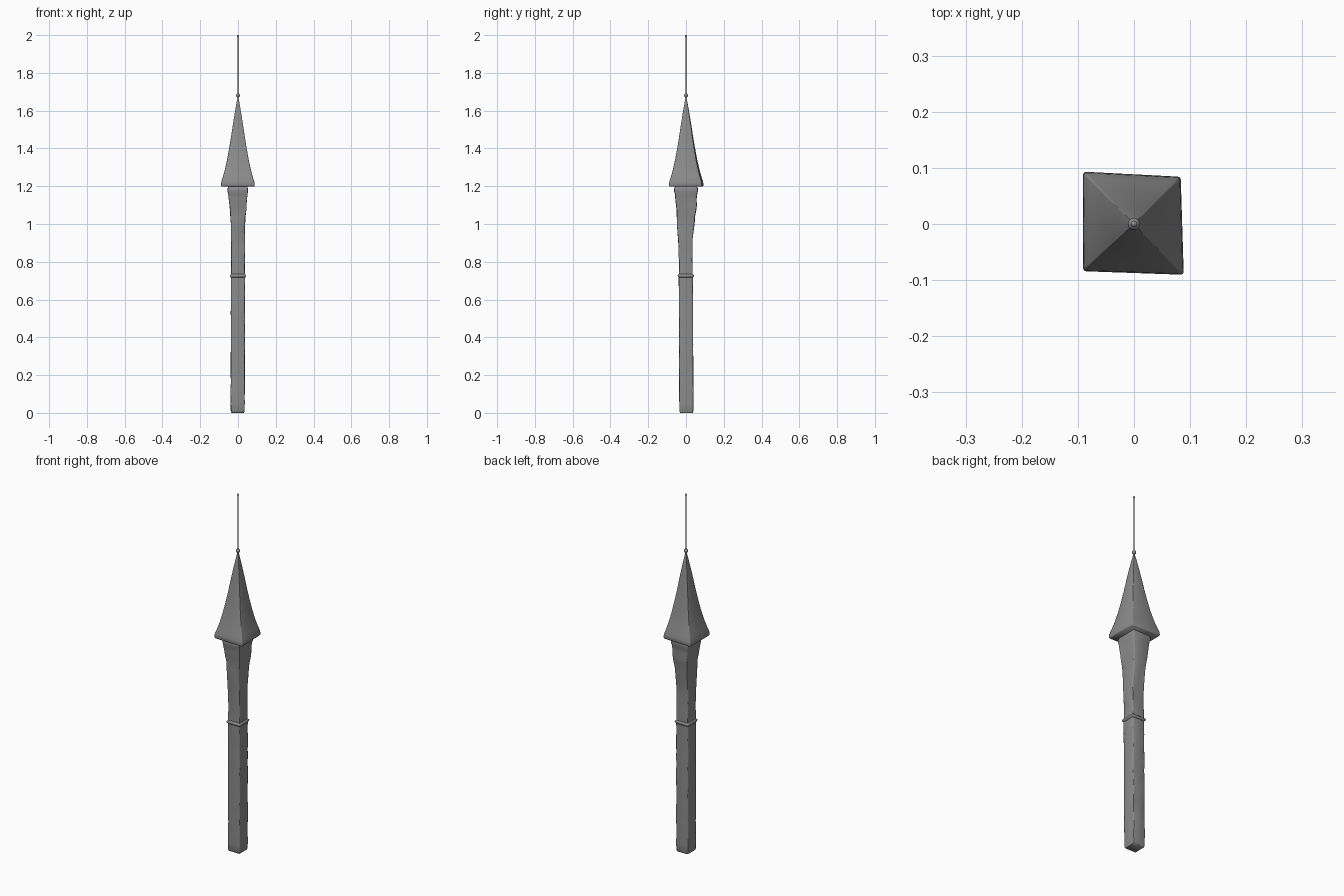
import bpy, bmesh, math, random
from mathutils import Vector

if "Cube" in bpy.data.objects:
    bpy.data.objects.remove(bpy.data.objects["Cube"])

random.seed(4)
SQUARE = [(-1, -1), (1, -1), (1, 1), (-1, 1)]


def grey(name, v):
    mat = bpy.data.materials.new(name)
    mat.diffuse_color = (v, v, v, 1)
    mat.use_nodes = True
    mat.node_tree.nodes["Principled BSDF"].inputs["Base Color"].default_value = mat.diffuse_color
    return mat


STONE, IRON = grey("stone_grey", 0.26), grey("dark_iron", 0.08)


def finish(ob, mat, angle):
    """Assign the colour and smooth everything but the sharp edges."""
    ob.data.materials.append(mat)
    bpy.ops.object.select_all(action='DESELECT')
    ob.select_set(True)
    bpy.context.view_layer.objects.active = ob
    bpy.ops.object.shade_smooth_by_angle(angle=math.radians(angle))


def loft(name, rows, corners=SQUARE, jitter=0.0, bevel=0.12):
    """Stack softened square rings; row = (z, half_x, half_y, centre_x, centre_y)."""
    bm = bmesh.new()
    rings = []
    for z, hx, hy, cx, cy in rows:
        ring = []
        for i in range(4):
            prev, c, nxt = (Vector(corners[(i + k) % 4]) for k in (-1, 0, 1))
            a, b = c.lerp(prev, bevel / 2), c.lerp(nxt, bevel / 2)
            for p in (a, (a + b + c * 2) / 4, b, c.lerp(nxt, 0.5)):
                ring.append(bm.verts.new((
                    cx + p.x * hx + random.uniform(-jitter, jitter),
                    cy + p.y * hy + random.uniform(-jitter, jitter), z)))
        rings.append(ring)
    n = len(rings[0])
    for lo, hi in zip(rings, rings[1:]):
        for i in range(n):
            j = (i + 1) % n
            bm.faces.new((lo[i], lo[j], hi[j], hi[i]))
    bm.faces.new(rings[0][::-1])
    bm.faces.new(rings[-1])
    bmesh.ops.recalc_face_normals(bm, faces=bm.faces)
    me = bpy.data.meshes.new(name)
    bm.to_mesh(me)
    bm.free()
    ob = bpy.data.objects.new(name, me)
    bpy.context.collection.objects.link(ob)
    finish(ob, STONE, 65)
    return ob


# Lower shaft: weathered square column with a rounded foot
rows = [(0.0, 0.033, 0.033, -0.002, 0.002), (0.008, 0.036, 0.037, -0.002, 0.002)]
for k in range(1, 19):
    t = k / 18
    rows.append((0.008 + 0.712 * t, 0.037, 0.037, -0.002 + 0.002 * t, 0.002 - 0.003 * t))
loft("lower_shaft", rows, jitter=0.001)

# Moulding between the two shaft sections
loft("collar", [(0.716, 0.037, 0.037, 0, -0.001), (0.722, 0.042, 0.042, 0, -0.001),
                (0.729, 0.043, 0.043, 0, -0.001), (0.735, 0.037, 0.037, 0, -0.001)])

# Upper shaft: eroded, flaring toward the eaves
loft("upper_shaft", [
    (0.730, 0.036, 0.036, 0, -0.001), (0.77, 0.036, 0.036, 0, -0.001),
    (0.81, 0.036, 0.035, 0, -0.002), (0.85, 0.036, 0.037, 0, -0.003),
    (0.88, 0.037, 0.036, 0, -0.003), (0.92, 0.037, 0.038, 0, -0.003),
    (0.96, 0.037, 0.042, 0, -0.003), (1.00, 0.037, 0.046, 0, -0.001),
    (1.04, 0.040, 0.048, 0, -0.001), (1.07, 0.043, 0.051, 0.001, 0.002),
    (1.10, 0.045, 0.055, 0, 0.002), (1.13, 0.048, 0.056, -0.001, 0.000),
    (1.16, 0.052, 0.059, -0.001, 0.000), (1.175, 0.054, 0.063, -0.001, 0.000),
    (1.19, 0.053, 0.062, -0.001, 0.000), (1.21, 0.046, 0.052, 0, 0)], jitter=0.0013)

# Steep flared roof on a slightly crooked square plan
plan = [(-1.0, -0.93), (0.98, -1.0), (0.92, 0.93), (-1.0, 1.03)]
roof = [(1.198, 0.087), (1.204, 0.0905), (1.222, 0.0885), (1.25, 0.080), (1.29, 0.069),
        (1.34, 0.058), (1.40, 0.047), (1.46, 0.037), (1.52, 0.028), (1.58, 0.0185),
        (1.63, 0.010), (1.668, 0.003)]
loft("roof", [(z, h, h, 0, 0) for z, h in roof], corners=plan, bevel=0.06)

# Finial rod with a ball at each end
bpy.ops.mesh.primitive_cylinder_add(vertices=8, radius=0.0026, depth=0.34, location=(0, 0, 1.825))
bpy.context.object.name = "finial_rod"
finish(bpy.context.object, IRON, 60)
for name, z, r in (("finial_base_ball", 1.68, 0.011), ("finial_tip_ball", 1.994, 0.006)):
    bpy.ops.mesh.primitive_uv_sphere_add(segments=16, ring_count=10, radius=r, location=(0, 0, z))
    bpy.context.object.name = name
    finish(bpy.context.object, STONE, 60)
